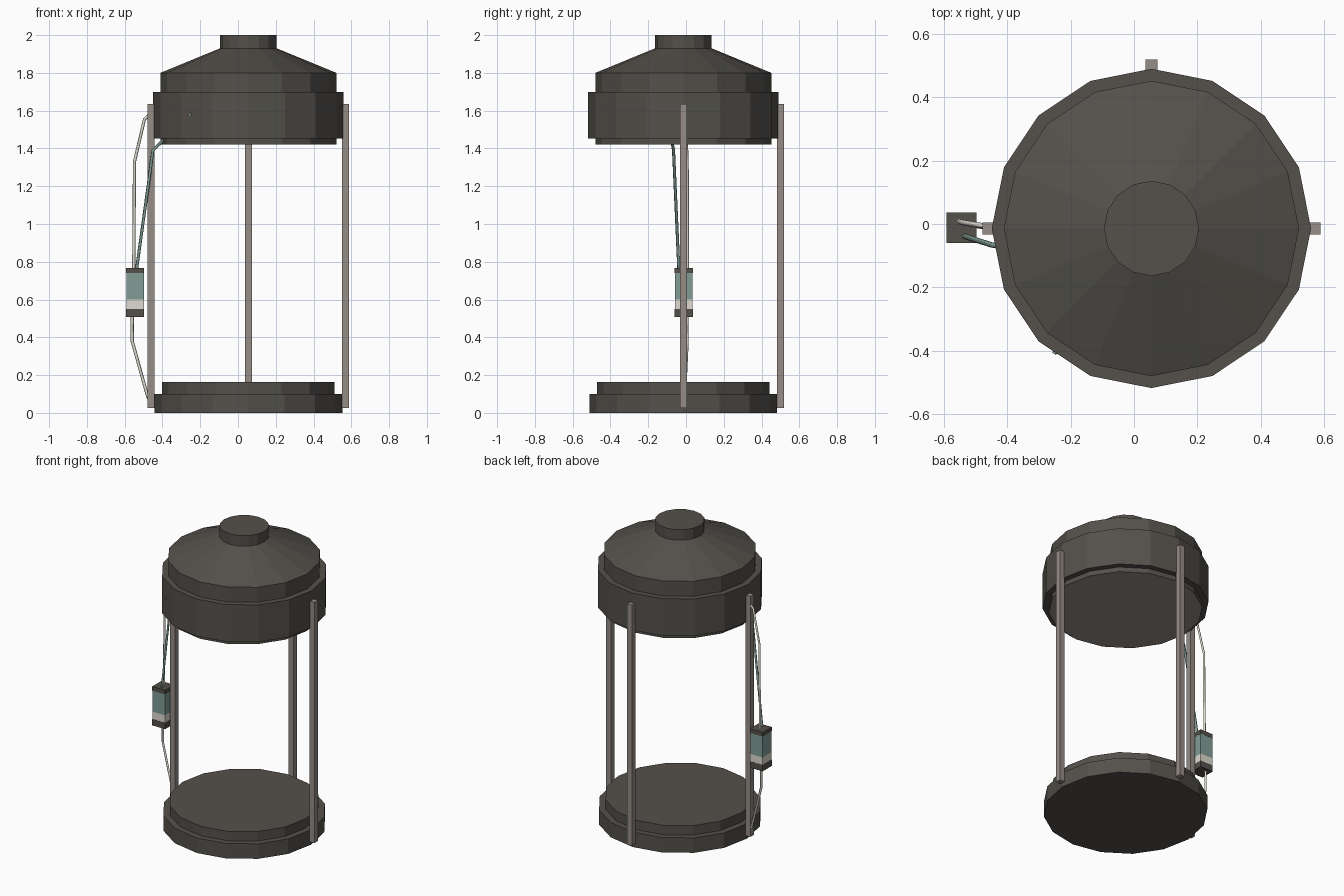
import bpy, bmesh, math

if "Cube" in bpy.data.objects:
    bpy.data.objects.remove(bpy.data.objects["Cube"])

CX, CY = 0.055, -0.014   # axis of the frame


def material(name, rgb):
    m = bpy.data.materials.new(name)
    m.diffuse_color = (*rgb, 1)
    m.use_nodes = True
    m.node_tree.nodes["Principled BSDF"].inputs["Base Color"].default_value = m.diffuse_color
    return m


DARK = material("dark grey metal", (0.089, 0.081, 0.070))
POST = material("post grey", (0.300, 0.265, 0.237))
TEAL = material("teal", (0.220, 0.340, 0.305))
PALE = material("pale grey", (0.74, 0.71, 0.63))


def add_mesh(name, bm, mat):
    bmesh.ops.recalc_face_normals(bm, faces=bm.faces)
    me = bpy.data.meshes.new(name)
    bm.to_mesh(me)
    bm.free()
    me.materials.append(mat)
    ob = bpy.data.objects.new(name, me)
    bpy.context.collection.objects.link(ob)
    return ob


def lathe(name, profile, mat, sides=16):
    """Stack of rings (radius, z) closed by flat end caps."""
    bm = bmesh.new()
    rings = []
    for r, z in profile:
        rings.append([bm.verts.new((CX + r * math.cos(2 * math.pi * i / sides),
                                    CY + r * math.sin(2 * math.pi * i / sides), z))
                      for i in range(sides)])
    for a, b in zip(rings, rings[1:]):
        for i in range(sides):
            j = (i + 1) % sides
            bm.faces.new((a[i], a[j], b[j], b[i]))
    bm.faces.new(rings[0])
    bm.faces.new(rings[-1])
    return add_mesh(name, bm, mat)


def box(name, x, y, z, mat):
    bm = bmesh.new()
    bmesh.ops.create_cube(bm, size=1)
    for v in bm.verts:
        for k, (lo, hi) in enumerate((x, y, z)):
            v.co[k] = lo if v.co[k] < 0 else hi
    return add_mesh(name, bm, mat)


def cable(name, points, mat, radius=0.0085):
    cu = bpy.data.curves.new(name, 'CURVE')
    cu.dimensions = '3D'
    cu.bevel_depth = radius
    cu.bevel_resolution = 0
    cu.use_fill_caps = True
    sp = cu.splines.new('POLY')
    sp.points.add(len(points) - 1)
    for p, co in zip(sp.points, points):
        p.co = (*co, 1)
    cu.materials.append(mat)
    ob = bpy.data.objects.new(name, cu)
    bpy.context.collection.objects.link(ob)
    bpy.ops.object.select_all(action='DESELECT')
    ob.select_set(True)
    bpy.context.view_layer.objects.active = ob
    bpy.ops.object.convert(target='MESH')


# Stepped base and top housing
lathe("base", [(0.497, 0), (0.497, 0.10), (0.457, 0.10), (0.457, 0.163)], DARK)
housing = lathe("top_housing", [(0.466, 1.42), (0.466, 1.452), (0.504, 1.452), (0.504, 1.70),
                                (0.466, 1.70), (0.466, 1.80), (0.15, 1.93), (0.15, 2.0)], DARK)

# Lighter underside of the housing
housing.data.materials.append(POST)
for f in housing.data.polygons:
    if f.center.z < 1.425:
        f.material_index = 1

# Three posts: left, right, back
H = 0.0185
for name, dx, dy in (("left_post", -1, 0), ("right_post", 1, 0), ("back_post", 0, 1)):
    px, py = CX + dx * 0.515, CY + dy * 0.515
    box(name, (px - H, px + H), (py - H, py + H), (0.027, 1.635), POST)

# Small control box in coloured bands
for name, z0, z1, inset, mat in (("box_bottom_cap", 0.508, 0.55, 0, DARK),
                                 ("box_pale_band", 0.55, 0.60, 0.001, PALE),
                                 ("box_teal_band", 0.60, 0.74, 0.001, TEAL),
                                 ("box_top_cap", 0.74, 0.768, 0, DARK)):
    box(name, (-0.592 + inset, -0.497 - inset),
        (-0.060 + inset, 0.036 - inset), (z0, z1), mat)

# Cables
cable("upper_pale_cable", [(-0.46, -0.008, 1.585), (-0.495, -0.003, 1.555),
                           (-0.548, 0.006, 1.33), (-0.552, 0.008, 0.76)], PALE)
cable("lower_pale_cable", [(-0.56, 0.006, 0.52), (-0.56, 0.006, 0.38),
                           (-0.478, -0.008, 0.085), (-0.46, -0.01, 0.06)], PALE)
cable("teal_cable", [(-0.537, -0.038, 0.76), (-0.45, -0.066, 1.39),
                     (-0.40, -0.075, 1.44), (-0.30, -0.20, 1.55),
                     (-0.22, -0.355, 1.58), (-0.252, -0.41, 1.58)], TEAL)
